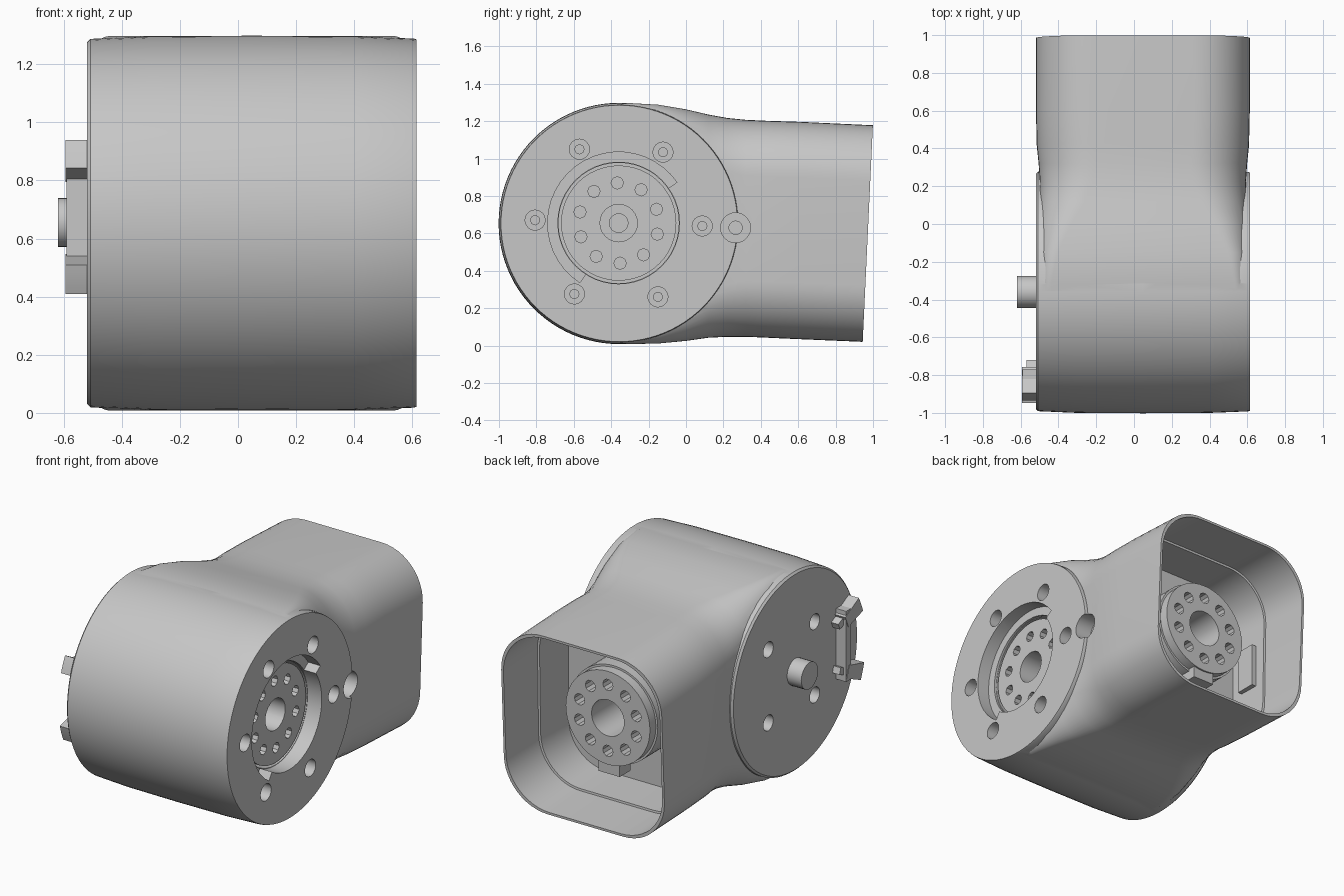
import bpy, bmesh
from math import sin, cos, pi, radians

if "Cube" in bpy.data.objects:
    bpy.data.objects.remove(bpy.data.objects["Cube"])

grey = bpy.data.materials.new("light grey")
grey.use_nodes = True
grey.diffuse_color = (0.57, 0.57, 0.57, 1)
grey.node_tree.nodes["Principled BSDF"].inputs["Base Color"].default_value = (0.57, 0.57, 0.57, 1)

MID_X, CY, CZ = 0.047, -0.36, 0.655      # body middle and joint axis
LEFT, RIGHT = 0.615, -0.52               # the two flat end faces
CONN_Y, CONN_Z = 0.72, 0.62              # inner flange face and height


def loft(name, rings):
    """Bridge equal-length rings of points and cap both ends."""
    bm = bmesh.new()
    loops = [[bm.verts.new(p) for p in ring] for ring in rings]
    n = len(loops[0])
    for a, b in zip(loops, loops[1:]):
        for i in range(n):
            j = (i + 1) % n
            bm.faces.new((a[i], a[j], b[j], b[i]))
    bm.faces.new(loops[0])
    bm.faces.new(loops[-1])
    bmesh.ops.recalc_face_normals(bm, faces=bm.faces)
    mesh = bpy.data.meshes.new(name)
    bm.to_mesh(mesh)
    bm.free()
    mesh.materials.append(grey)
    obj = bpy.data.objects.new(name, mesh)
    bpy.context.collection.objects.link(obj)
    return obj


def turned_x(name, y, z, profile, n=24):
    """Round part along x from (x, radius) pairs."""
    angles = [2 * pi * i / n for i in range(n)]
    return loft(name, [[(x, y + r * cos(a), z + r * sin(a)) for a in angles]
                       for x, r in profile])


def turned_y(name, x, z, profile, n=24):
    """Round part along y from (y, radius) pairs."""
    angles = [2 * pi * i / n for i in range(n)]
    return loft(name, [[(x + r * cos(a), y, z + r * sin(a)) for a in angles]
                       for y, r in profile])


def sector(name, r0, r1, start, end, x0, x1, n=24):
    """Slice of a ring around the joint axis, angles in degrees."""
    angles = [radians(start + (end - start) * i / n) for i in range(n + 1)]
    outline = [(r1, a) for a in angles] + [(r0, a) for a in reversed(angles)]
    return loft(name, [[(x, CY + r * cos(a), CZ + r * sin(a)) for r, a in outline]
                       for x in (x0, x1)])


def box(name, x0, x1, y0, y1, z0, z1):
    return loft(name, [[(x0, y, z0), (x1, y, z0), (x1, y, z1), (x0, y, z1)]
                       for y in (y0, y1)])


def combine(target, other, operation='DIFFERENCE'):
    """Apply a boolean and discard the other solid."""
    other.hide_render = True
    mod = target.modifiers.new("combine", 'BOOLEAN')
    mod.operation = operation
    mod.solver = 'EXACT'
    mod.object = other
    bpy.context.view_layer.objects.active = target
    bpy.ops.object.modifier_apply(modifier=mod.name)
    bpy.data.objects.remove(other)


def hole_x(target, y, z, r, x0, x1, n=16):
    combine(target, turned_x("cutter", y, z, [(x0, r), (x1, r)], n))


def around(count, r, first=0):
    for i in range(count):
        a = radians(first) + 2 * pi * i / count
        yield r * cos(a), r * sin(a)


def section(y, low, high, half, corner, tilt, wall=0):
    """Rounded rectangle across the arm, moved inwards by the wall."""
    low, high, half = low + wall, high - wall, half - wall
    points = []
    for q, (sx, top) in enumerate(((1, 1), (-1, 1), (-1, 0), (1, 0))):
        cx = MID_X + sx * (half - corner)
        cz = high - corner if top else low + corner
        for i in range(13):
            a = pi / 2 * (q + i / 12)
            z = cz + corner * sin(a)
            points.append((cx + corner * cos(a), y + tilt * (z - 0.6), z))
    return points


# Joint drum with a slightly crowned side
body = turned_x("joint_housing", CY + 0.003, CZ - 0.002, [
    (RIGHT, 0.622), (RIGHT + 0.012, 0.634), (-0.3, 0.643), (MID_X, 0.645),
    (0.4, 0.643), (LEFT - 0.01, 0.635), (LEFT, 0.632)], 96)

# Arm: skin blending out of the drum, then back inside to the bulkhead
outside = [
    (-0.5, 0.04, 1.265, 0.53, 0.04, 0), (-0.31, 0.008, 1.297, 0.545, 0.06, 0),
    (-0.15, 0.011, 1.288, 0.55, 0.1, 0), (0, 0.025, 1.263, 0.55, 0.17, 0),
    (0.12, 0.042, 1.235, 0.548, 0.24, 0), (0.22, 0.047, 1.217, 0.545, 0.28, 0),
    (0.32, 0.047, 1.207, 0.552, 0.3, 0), (0.42, 0.043, 1.202, 0.562, 0.3, 0.01),
    (0.6, 0.035, 1.196, 0.566, 0.3, 0.02), (0.972, 0.02, 1.178, 0.566, 0.3, 0.047)]
rim = outside[-1]
rings = [section(*s) for s in outside]
rings += [section(*rim, wall=0.015),
          section(0.64, 0.035, 1.195, 0.565, 0.29, 0.02, 0.017),
          section(0.638, 0.035, 1.195, 0.565, 0.28, 0.02, 0.03),
          section(0.36, 0.045, 1.205, 0.558, 0.26, 0, 0.03)]
combine(body, loft("arm_shell", rings), 'UNION')

# Left face: recessed flange with a gap around it, arc groove, screw wells
hole_x(body, CY, CZ, 0.325, LEFT - 0.1, 0.7, 48)
combine(body, sector("cutter", 0.3, 0.38, 35, 237, LEFT - 0.085, 0.7))
gap = turned_x("cutter", CY, CZ, [(LEFT - 0.2, 0.322), (0.56, 0.322)], 48)
hole_x(gap, CY, CZ, 0.308, 0.3, 0.7, 48)
combine(body, gap)
hole_x(body, CY, CZ, 0.1, 0.3, 0.6, 24)
hole_x(body, CY, CZ, 0.05, 0.1, 0.4)
for dy, dz in around(10, 0.215, 20):
    hole_x(body, CY + dy, CZ + dz, 0.033, 0.4, 0.6, 8)
for dy, dz in around(6, 0.447, -2):
    hole_x(body, CY + dy, CZ + dz, 0.054, LEFT - 0.12, 0.7)
    hole_x(body, CY + dy, CZ + dz, 0.025, LEFT - 0.2, 0.6, 8)

# Counterbored screw well where the drum meets the arm
hole_x(body, 0.265, 0.63, 0.08, 0.5, 0.7, 24)
hole_x(body, 0.265, 0.63, 0.036, 0.38, 0.55, 12)

# Right face: four screw wells
for dy, dz in around(4, 0.33, 45):
    hole_x(body, CY + 0.04 + dy, CZ + 0.01 + dz, 0.05, -0.7, RIGHT + 0.12)

# Shaft and the cable bracket on the right face
parts = [body,
         turned_x("shaft", CY, CZ, [(RIGHT + 0.02, 0.085), (-0.62, 0.085)]),
         box("bracket_wall", -0.59, RIGHT + 0.02, -0.82, -0.77, 0.45, 0.9)]
for name, mid in (("upper_bracket_tab", 157), ("lower_bracket_tab", 199)):
    parts.append(sector(name, 0.45, 0.605, mid - 5, mid + 5, RIGHT + 0.02, -0.593, 4))
    parts.append(sector(name + "_foot", 0.4, 0.46, mid - 3, mid + 3, RIGHT + 0.02, -0.57, 4))

# Connector flange inside the arm
flange = turned_y("connector_flange", MID_X, CONN_Z, [
    (0.33, 0.31), (0.66, 0.31), (0.66, 0.297), (CONN_Y, 0.297)], 48)
combine(flange, turned_y("cutter", MID_X, CONN_Z, [(0.45, 0.115), (0.8, 0.115)], 32))
for dx, dz in around(10, 0.21, 18):
    combine(flange, turned_y("cutter", MID_X + dx, CONN_Z + dz, [(0.6, 0.036), (0.8, 0.036)], 10))
parts += [flange,
          box("connector_key", -0.03, 0.12, 0.6, CONN_Y - 0.01, 0.26, 0.36),
          box("inner_wall_pad", -0.51, -0.455, 0.44, 0.57, 0.48, 0.76)]

# Smooth sides, crisp edges
bpy.ops.object.select_all(action='DESELECT')
for part in parts:
    part.select_set(True)
bpy.context.view_layer.objects.active = body
bpy.ops.object.shade_smooth_by_angle(angle=radians(30))
